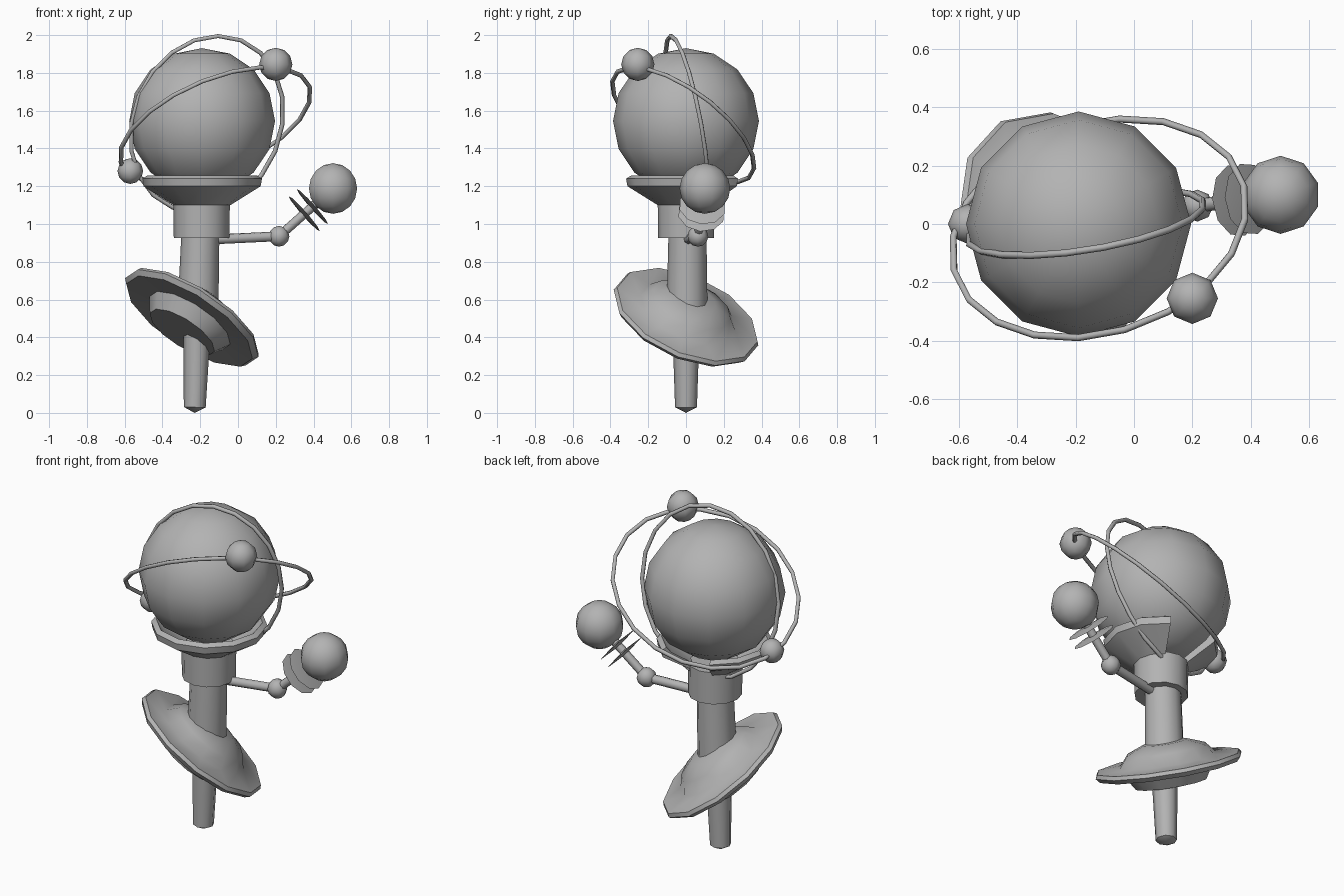
import bpy, bmesh
from math import cos, sin, radians, pi
from mathutils import Vector

cube = bpy.data.objects.get("Cube")
if cube:
    bpy.data.objects.remove(cube, do_unlink=True)

grey = bpy.data.materials.new("plain grey")
grey.use_nodes = True
COLOUR = (0.45, 0.45, 0.45, 1)
grey.diffuse_color = COLOUR
grey.node_tree.nodes["Principled BSDF"].inputs["Base Color"].default_value = COLOUR


def finish(name, bm, angle=50):
    """Turn a bmesh into a smooth shaded object."""
    bmesh.ops.recalc_face_normals(bm, faces=bm.faces)
    mesh = bpy.data.meshes.new(name)
    bm.to_mesh(mesh)
    bm.free()
    mesh.materials.append(grey)
    obj = bpy.data.objects.new(name, mesh)
    bpy.context.collection.objects.link(obj)
    bpy.ops.object.select_all(action='DESELECT')
    obj.select_set(True)
    bpy.context.view_layer.objects.active = obj
    bpy.ops.object.shade_smooth_by_angle(angle=radians(angle))
    return obj


def lathe(name, profile, base, axis=(0, 0, 1), sides=12, skip=(), closed=False, angle=50):
    """Spin (radius, height) points round an axis; skip leaves out segments."""
    bm = bmesh.new()
    turn = Vector((0, 0, 1)).rotation_difference(Vector(axis).normalized())
    rings = []
    for r, h in profile:
        ring = []
        for i in range(sides if r > 0 else 1):
            a = 2 * pi * i / sides
            ring.append(bm.verts.new(Vector(base) + turn @ Vector((r * cos(a), r * sin(a), h))))
        rings.append(ring)
    pairs = list(zip(rings, rings[1:] + rings[:1])) if closed else list(zip(rings, rings[1:]))
    for low, high in pairs:
        for i in range(sides):
            if i in skip:
                continue
            j = (i + 1) % sides
            corners = []
            for v in (low[i % len(low)], low[j % len(low)], high[j % len(high)], high[i % len(high)]):
                if v not in corners:
                    corners.append(v)
            bm.faces.new(corners)
    if skip:  # close the cut ends of the wall
        for i in (min(skip), max(skip) + 1):
            bm.faces.new([ring[i] for ring in rings])
    return finish(name, bm, angle)


def ball(name, centre, radius, segments=12, rings=8):
    bm = bmesh.new()
    bmesh.ops.create_uvsphere(bm, u_segments=segments, v_segments=rings, radius=radius)
    bmesh.ops.translate(bm, vec=centre, verts=bm.verts)
    return finish(name, bm, 60)


def rod(name, start, end, r0, r1, sides=8):
    start, end = Vector(start), Vector(end)
    length = (end - start).length
    return lathe(name, [(0, 0), (r0, 0), (r1, length), (0, length)], start, end - start, sides)


def orbit(name, centre, u, v, count=20):
    """Thin closed wire running round an ellipse."""
    curve = bpy.data.curves.new(name, 'CURVE')
    curve.dimensions = '3D'
    curve.bevel_depth = 0.012
    curve.bevel_resolution = 1
    spline = curve.splines.new('POLY')
    spline.points.add(count - 1)
    spline.use_cyclic_u = True
    for i, point in enumerate(spline.points):
        t = 2 * pi * i / count
        point.co = (*(Vector(centre) + Vector(u) * cos(t) + Vector(v) * sin(t)), 1)
    curve.materials.append(grey)
    obj = bpy.data.objects.new(name, curve)
    bpy.context.collection.objects.link(obj)


# Stem: slim pointed foot, wider upper post, collar
lathe("lower_stem", [(0, 0), (0.058, 0.03), (0.072, 0.45), (0, 0.45)],
      (-0.23, 0, 0), (0.03, 0, 1), 8)
rod("upper_stem", (-0.215, 0.005, 0.45), (-0.198, 0.008, 0.98), 0.11, 0.1, 12)
lathe("collar", [(0, 0), (0.147, 0), (0.15, 0.19), (0, 0.19)], (-0.193, 0, 0.925))

# Tilted saucer
lathe("saucer", [(0, -0.1), (0.2, -0.1), (0.25, -0.02), (0.39, -0.025), (0.412, 0),
                 (0.4, 0.02), (0.27, 0.03), (0.22, 0.09), (0.12, 0.13), (0, 0.13)],
      (-0.245, 0, 0.505), (0.507, 0.356, 0.785))

# Globe in a cup that is open at the back
ball("globe", (-0.19, 0, 1.545), 0.386)
lathe("cup", [(0.15, 1.1), (0.31, 1.2), (0.317, 1.24), (0.29, 1.257), (0.26, 1.22), (0.13, 1.13)],
      (-0.19, 0, 0), skip=(2, 3), closed=True, angle=40)

# Wire orbits with beads
orbit("wide_orbit", (-0.12, -0.015, 1.525), (-0.07, -0.375, 0.23), (0.5, 0.03, 0.2))
orbit("upright_orbit", (-0.165, 0.005, 1.53), (0.06, -0.085, 0.465), (0.4, 0.075, 0))
ball("wide_orbit_bead", (0.2, -0.255, 1.845), 0.088, 8, 6)
ball("upright_orbit_bead", (-0.57, 0, 1.28), 0.068, 8, 6)

# Bent arm with a small globe and two thin discs
elbow, tip = Vector((0.217, 0.063, 0.935)), Vector((0.503, 0.1, 1.188))
rod("lower_arm", (-0.2, 0, 0.915), elbow, 0.026, 0.026)
ball("elbow", elbow, 0.055, 8, 6)
rod("upper_arm", elbow, tip, 0.024, 0.024)
ball("small_globe", tip, 0.134, 10, 8)
for name, t in (("lower_disc", 0.47), ("upper_disc", 0.62)):
    lathe(name, [(0, -0.012), (0.125, 0), (0, 0.012)], elbow.lerp(tip, t), tip - elbow, 10)
